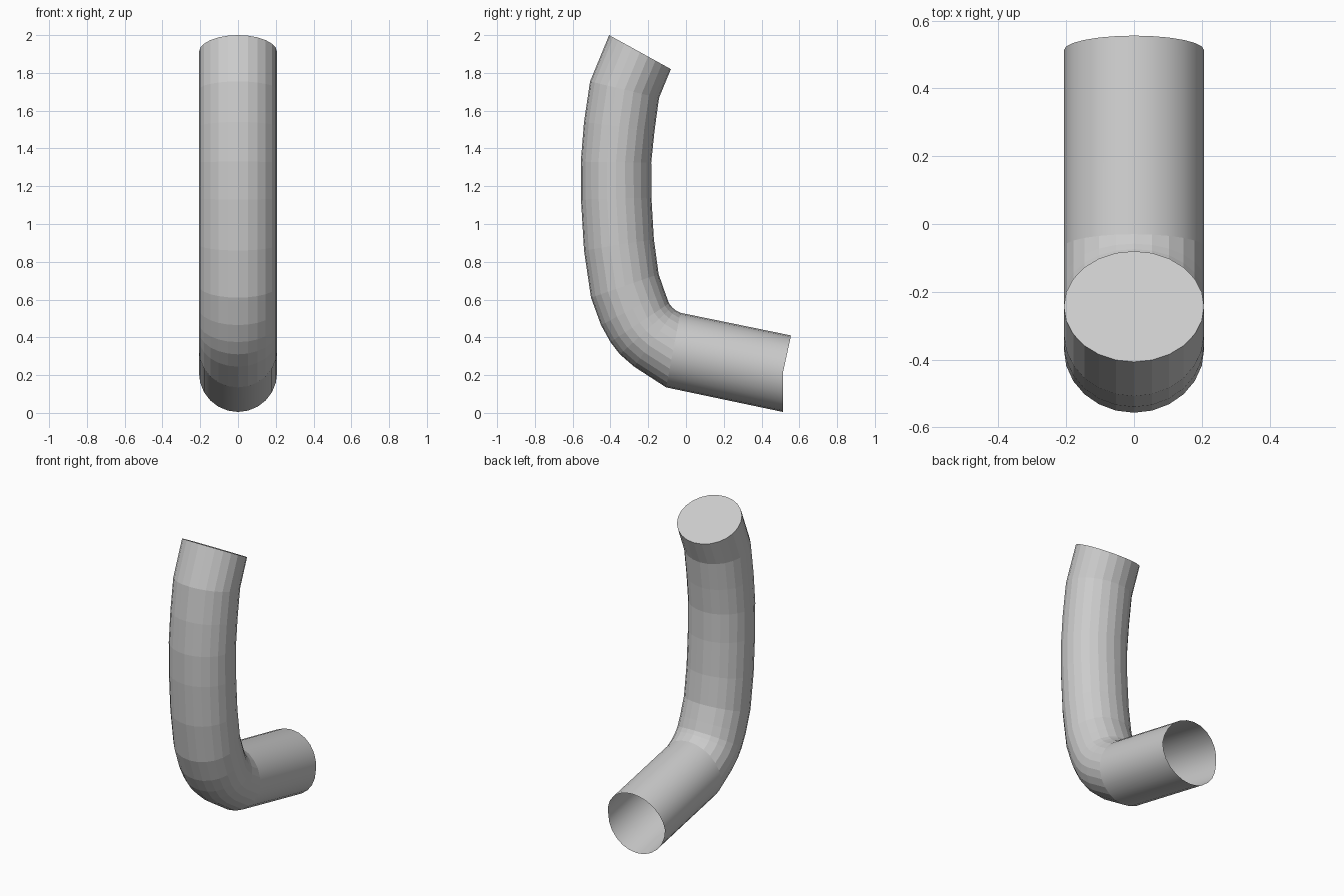
import bpy, bmesh
from math import cos, sin, tau

if "Cube" in bpy.data.objects:
    bpy.data.objects.remove(bpy.data.objects["Cube"])

SIDES = 24
HALF_WIDTH = 0.207

# Each section: outer (y, z) and inner (y, z) point of an elliptical ring
BEND = [
    ((-0.407, 2.00), (-0.08, 1.82)),
    ((-0.508, 1.755), (-0.143, 1.667)),
    ((-0.54, 1.54), (-0.167, 1.49)),
    ((-0.557, 1.33), (-0.184, 1.325)),
    ((-0.556, 1.13), (-0.183, 1.14)),
    ((-0.54, 0.86), (-0.17, 0.92)),
    ((-0.503, 0.61), (-0.145, 0.735)),
    ((-0.45, 0.465), (-0.112, 0.64)),
    ((-0.40, 0.375), (-0.09, 0.58)),
    ((-0.35, 0.31), (-0.074, 0.56)),
    ((-0.275, 0.245), (-0.058, 0.545)),
    ((-0.105, 0.135), (-0.03, 0.53)),
]
OUTLET = [BEND[-1], ((0.47, 0.014), (0.556, 0.41))]
CUT_Y, SLOPE = 0.513, 0.21


def tube(name, sections, cap_start=False, trim_end=False, smooth=False):
    bm = bmesh.new()
    rings = []
    for k, ((oy, oz), (iy, iz)) in enumerate(sections):
        ring = []
        for s in range(SIDES):
            a = tau * s / SIDES
            y = (oy + iy) / 2 + (oy - iy) / 2 * cos(a)
            z = (oz + iz) / 2 + (oz - iz) / 2 * cos(a)
            # Lower half of the open mouth is extended to a vertical cut
            if trim_end and k == len(sections) - 1 and y < CUT_Y:
                z -= (CUT_Y - y) * SLOPE
                y = CUT_Y
            ring.append(bm.verts.new((HALF_WIDTH * sin(a), y, z)))
        rings.append(ring)
    for r, q in zip(rings, rings[1:]):
        for s in range(SIDES):
            t = (s + 1) % SIDES
            bm.faces.new((r[s], r[t], q[t], q[s])).smooth = smooth
    if cap_start:
        bm.faces.new(rings[0])
    bmesh.ops.recalc_face_normals(bm, faces=bm.faces)
    mesh = bpy.data.meshes.new(name)
    bm.to_mesh(mesh)
    bm.free()
    obj = bpy.data.objects.new(name, mesh)
    bpy.context.collection.objects.link(obj)
    return obj


# Faceted bend, closed at the top
tube("bent_pipe", BEND, cap_start=True)
# Smooth straight outlet, open at the mouth
tube("outlet_pipe", OUTLET, trim_end=True, smooth=True)
